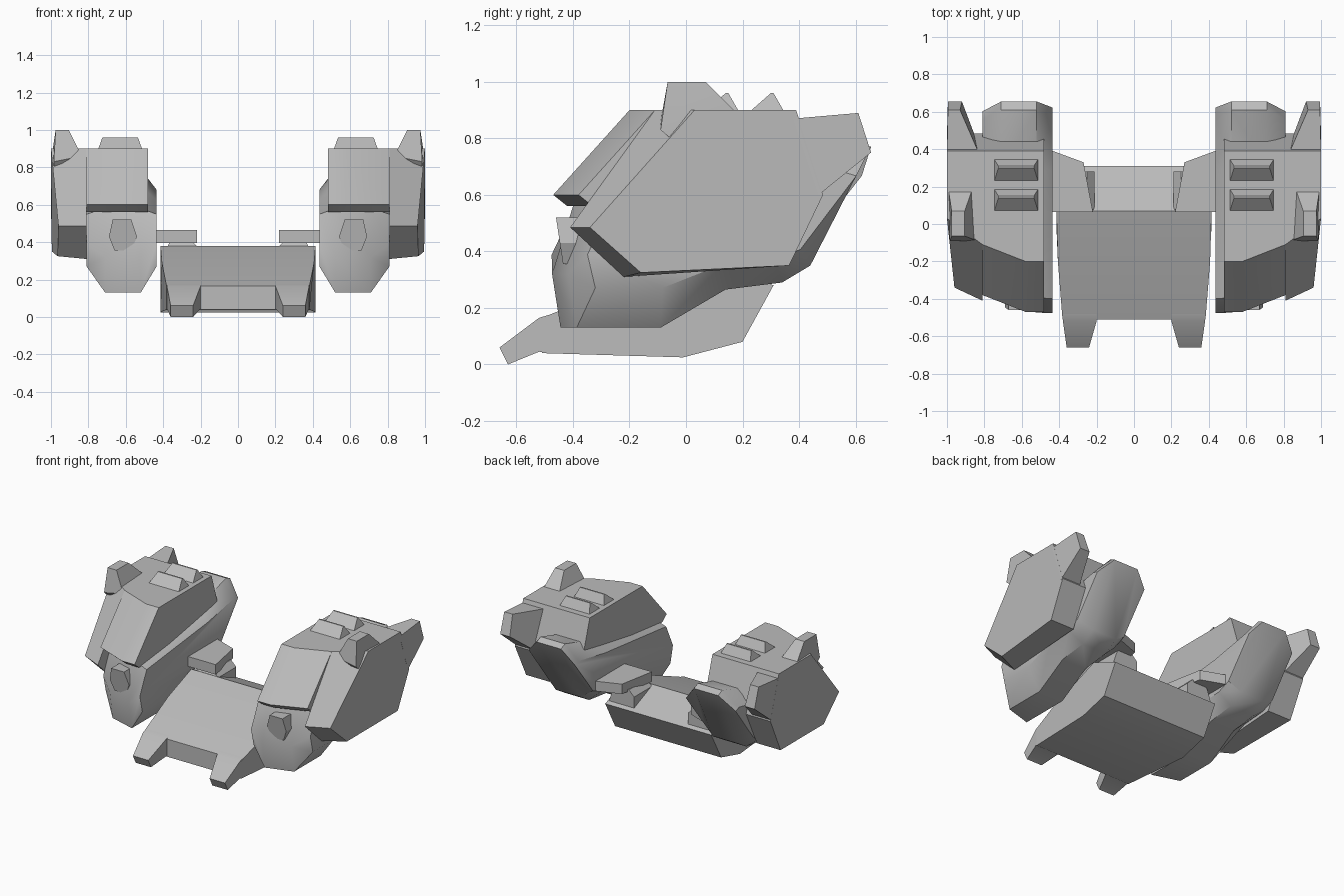
import bpy
import bmesh
import math
from mathutils import Vector

cube = bpy.data.objects.get("Cube")
if cube:
    bpy.data.objects.remove(cube, do_unlink=True)

grey = bpy.data.materials.new("plain_grey")
grey.use_nodes = True
colour = (.5, .5, .5, 1)
grey.diffuse_color = colour
grey.node_tree.nodes["Principled BSDF"].inputs["Base Color"].default_value = colour


def ring(axis, position, points):
    """Place a flat outline across the given axis."""
    index = "xyz".index(axis)
    result = []
    for point in points:
        coords = list(point)
        coords.insert(index, position)
        result.append(Vector(coords))
    return result


def rectangle(left, right, front, back):
    return [(left, front), (right, front), (right, back), (left, back)]


def loft(name, rings, mirrored=True, smooth_angle=30):
    """Skin a list of matching rings, cap the ends and mirror across x."""
    bm = bmesh.new()
    loops = [[bm.verts.new(co) for co in outline] for outline in rings]
    count = len(loops[0])
    for first, second in zip(loops, loops[1:]):
        for i in range(count):
            j = (i + 1) % count
            bm.faces.new((first[i], first[j], second[j], second[i]))
    bm.faces.new(loops[0])
    bm.faces.new(loops[-1])
    bmesh.ops.recalc_face_normals(bm, faces=bm.faces)
    mesh = bpy.data.meshes.new(name)
    bm.to_mesh(mesh)
    bm.free()
    mesh.materials.append(grey)
    obj = bpy.data.objects.new(name, mesh)
    bpy.context.collection.objects.link(obj)
    if mirrored:
        mirror = obj.modifiers.new("Mirror", "MIRROR")
        mirror.use_mirror_merge = False
    bpy.ops.object.select_all(action="DESELECT")
    obj.select_set(True)
    bpy.context.view_layer.objects.active = obj
    bpy.ops.object.shade_smooth_by_angle(angle=math.radians(smooth_angle))
    return obj


# Central plate, tapering slightly towards the front
plate_profile = [(-.51, .165), (-.2, .29), (.07, .38), (.31, .28),
                 (.2, .08), (-.01, .025), (-.51, .04)]


def plate_side(sign):
    return [Vector((sign * (.415 + min(0, y + .1) * .08), y, z)) for y, z in plate_profile]


loft("central_plate", [plate_side(-1), plate_side(1)], mirrored=False)

# Two prongs at the front of the plate
loft("front_prong", [
    ring("y", -.47, rectangle(.2, .383, .04, .18)),
    ring("y", -.52, rectangle(.2, .38, .045, .165)),
    [Vector(p) for p in ((.24, -.63, 0), (.36, -.63, 0), (.36, -.66, .06), (.24, -.66, .06))],
])

# Tabs joining the plate to the side pods
tab_outline = [(.22, .065), (.46, .065), (.46, .4), (.27, .33)]
loft("joining_tab", [ring("z", z, tab_outline) for z in (.395, .465)])
loft("tab_support", [
    ring("z", .28, rectangle(.21, .41, .04, .28)),
    ring("z", .37, rectangle(.21, .38, .07, .28)),
    ring("z", .41, rectangle(.25, .36, .1, .28)),
])

# Side pod: a bevelled body with a slanted front and a raised tail
pod_profile = [(-.4, .58), (-.48, .32), (-.45, .13), (-.09, .13), (.14, .265),
               (.34, .29), (.44, .35), (.655, .77), (.61, .79), (.3, .7)]


def pod_section(x, shrink_y, shrink_z):
    outline = []
    for y, z in pod_profile:
        slant = .3 * (x - .5) if y < -.3 else 0
        outline.append((y * shrink_y + slant, .5 + (z - .5) * shrink_z))
    return ring("x", x, outline)


loft("pod_body", [
    pod_section(.435, .95, .62),
    pod_section(.52, 1, 1),
    pod_section(.71, 1, 1),
    pod_section(.81, .92, .62),
], smooth_angle=40)

# Six-sided nub on the front of the pod
nub_outline = [(.57, .52), (.67, .52), (.69, .43), (.66, .355), (.57, .355), (.54, .43)]
nub_front = [Vector((x, -.46 + (.52 - z) * .15, z)) for x, z in nub_outline]
loft("pod_nub", [nub_front, ring("y", -.34, nub_outline)])

# Upper armour over the pod, its front sweeping back towards the outside
canopy_profile = [(-.2, .9), (-.47, .6), (-.42, .56), (.46, .56), (.485, .6), (.39, .9)]


def canopy_section(x, sweep):
    return ring("x", x, [(y + sweep if y < 0 else y, z) for y, z in canopy_profile])


loft("upper_armour", [canopy_section(.48, 0), canopy_section(.58, 0), canopy_section(.81, .09)],
     smooth_angle=20)

# Outer armour hanging down beside the pod
skirt_inner = ring("x", .81, [(-.11, .9), (-.41, .485), (-.22, .31),
                              (.365, .35), (.485, .6), (.39, .9)])
skirt_outer = [Vector(p) for p in (
    (1, .03, .9), (.96, -.34, .485), (.965, -.16, .325),
    (.995, .365, .35), (1, .485, .6), (1, .39, .9))]
loft("outer_armour", [skirt_inner, skirt_outer], smooth_angle=20)

# Pair of tapered ribs on top of the armour
for name, y in (("rear_rib", .22), ("front_rib", .06)):
    loft(name, [
        ring("z", .89, rectangle(.51, .75, y, y + .13)),
        ring("z", .96, rectangle(.535, .725, y + .08, y + .09)),
    ])

# Horn rising from the outer top edge
loft("top_horn", [
    [Vector(p) for p in ((.84, -.055, .8), (.985, -.055, .8), (.99, .17, .88), (.88, .17, .88))],
    [Vector(p) for p in ((.835, -.09, .86), (.985, -.09, .83), (.99, .17, .9), (.87, .17, .9))],
    ring("z", 1, rectangle(.905, .975, -.065, .07)),
])

# Fin sweeping back from the outer rear corner
loft("rear_fin", [
    [Vector(p) for p in ((.83, .38, .87), (1, .38, .87), (1, .47, .6), (.85, .47, .6))],
    [Vector(p) for p in ((.93, .61, .89), (.995, .61, .89), (.995, .655, .75), (.92, .655, .75))],
])
